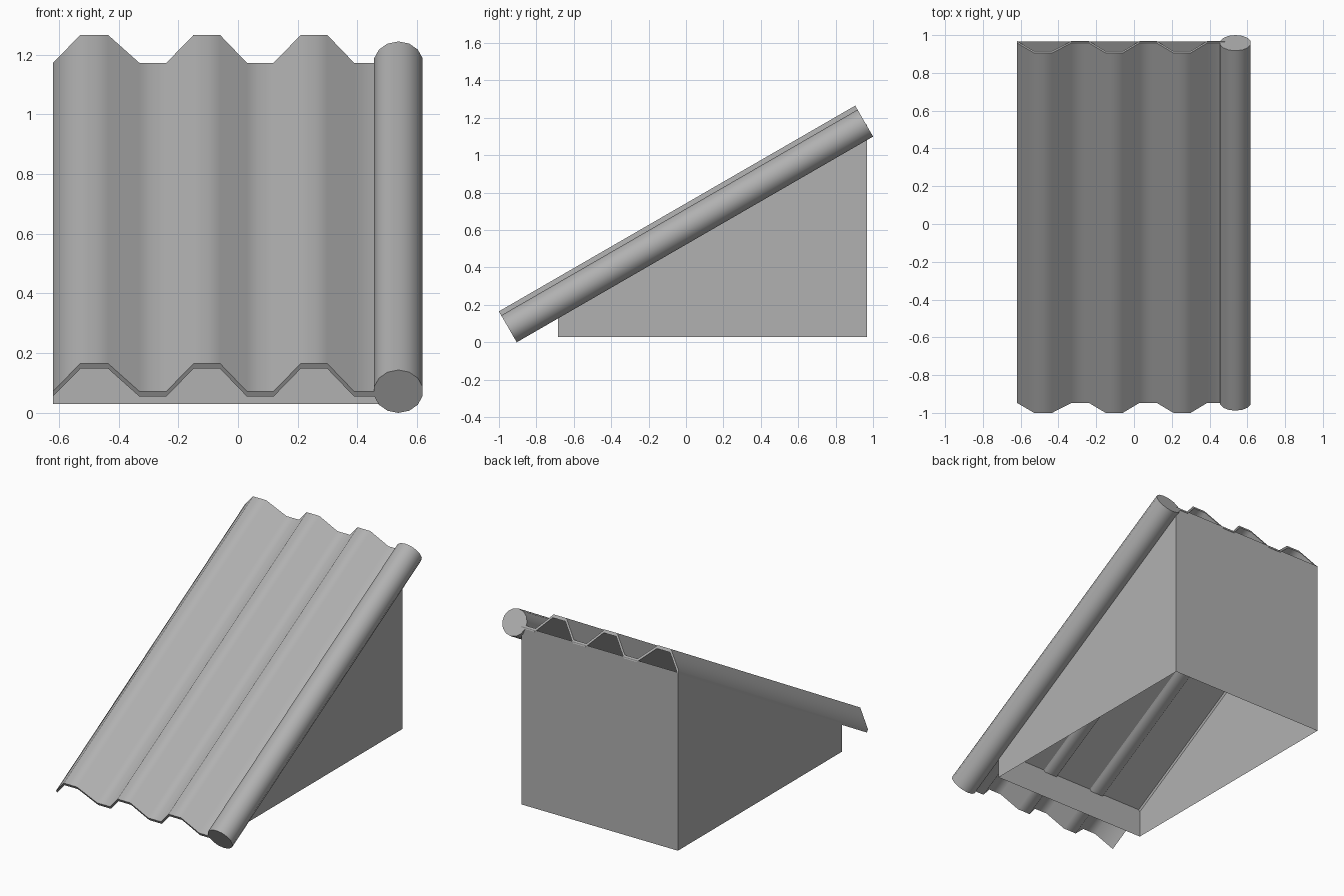
import bpy, math

if "Cube" in bpy.data.objects:
    bpy.data.objects.remove(bpy.data.objects["Cube"])

SLOPE = math.radians(30)
C, S = math.cos(SLOPE), math.sin(SLOPE)
Y0, LENGTH = -0.905, 2.2          # foot of the slope and its run

grey = bpy.data.materials.new("dark_grey")
grey.diffuse_color = (0.44, 0.44, 0.44, 1)
grey.use_nodes = True
grey.node_tree.nodes["Principled BSDF"].inputs["Base Color"].default_value = grey.diffuse_color


def place(x, n, s):
    """Slope coordinates (across, normal, along) to world."""
    return (x, Y0 + s * C - n * S, s * S + n * C)


def make(name, verts, faces, angle=None):
    me = bpy.data.meshes.new(name)
    me.from_pydata(verts, [], faces)
    me.update()
    me.materials.append(grey)
    ob = bpy.data.objects.new(name, me)
    bpy.context.collection.objects.link(ob)
    bpy.ops.object.select_all(action='DESELECT')
    ob.select_set(True)
    bpy.context.view_layer.objects.active = ob
    bpy.ops.object.mode_set(mode='EDIT')
    bpy.ops.mesh.select_all(action='SELECT')
    bpy.ops.mesh.normals_make_consistent(inside=False)
    bpy.ops.object.mode_set(mode='OBJECT')
    if angle:
        bpy.ops.object.shade_smooth_by_angle(angle=math.radians(angle))
    return ob


def extrude_up_slope(name, profile, caps, angle):
    k = len(profile)
    verts = [place(x, n, s) for s in (0, LENGTH) for x, n in profile]
    faces = [(i, (i + 1) % k, k + (i + 1) % k, k + i) for i in range(k)]
    for cap in caps:
        faces += [tuple(cap), tuple(k + i for i in cap)]
    return make(name, verts, faces, angle)


# Corrugated sheet: three trapezoid ridges with a thin edge
LOW, HIGH, THICK = 0.083, 0.191, 0.02
LEFT, RIGHT = -0.62, 0.482
top = [(LEFT, LOW), (-0.528, HIGH), (-0.435, HIGH), (-0.33, LOW)]
for x in (-0.24, 0.119):
    top += [(x, LOW), (x + 0.091, HIGH), (x + 0.18, HIGH), (x + 0.27, LOW)]
top.append((RIGHT, LOW))
m = len(top)
profile = top + [(x, n - THICK) for x, n in reversed(top)]
strips = [(i, i + 1, 2 * m - 2 - i, 2 * m - 1 - i) for i in range(m - 1)]
extrude_up_slope("corrugated_sheet", profile, strips, 60)

# Round edge roll along the right side
R, SIDES = 0.083, 14
ring = [(0.537 + R * math.sin(2 * math.pi * i / SIDES),
         R + R * math.cos(2 * math.pi * i / SIDES)) for i in range(SIDES)]
extrude_up_slope("edge_roll", ring, [range(SIDES)], 40)

# Support box: four walls and a sloped deck inside the sheet's valleys, open below
FRONT, BACK, BASE = -0.685, 0.967, 0.029


def deck_height(y):
    return (y - Y0) * math.tan(SLOPE) + (LOW - THICK / 2) / C


corners = [(LEFT, FRONT), (RIGHT, FRONT), (RIGHT, BACK), (LEFT, BACK)]
verts = [(x, y, BASE) for x, y in corners]
verts += [(x, y, deck_height(y)) for x, y in corners]
make("support_box", verts,
     [(i, (i + 1) % 4, 4 + (i + 1) % 4, 4 + i) for i in range(4)] + [(4, 5, 6, 7)])
